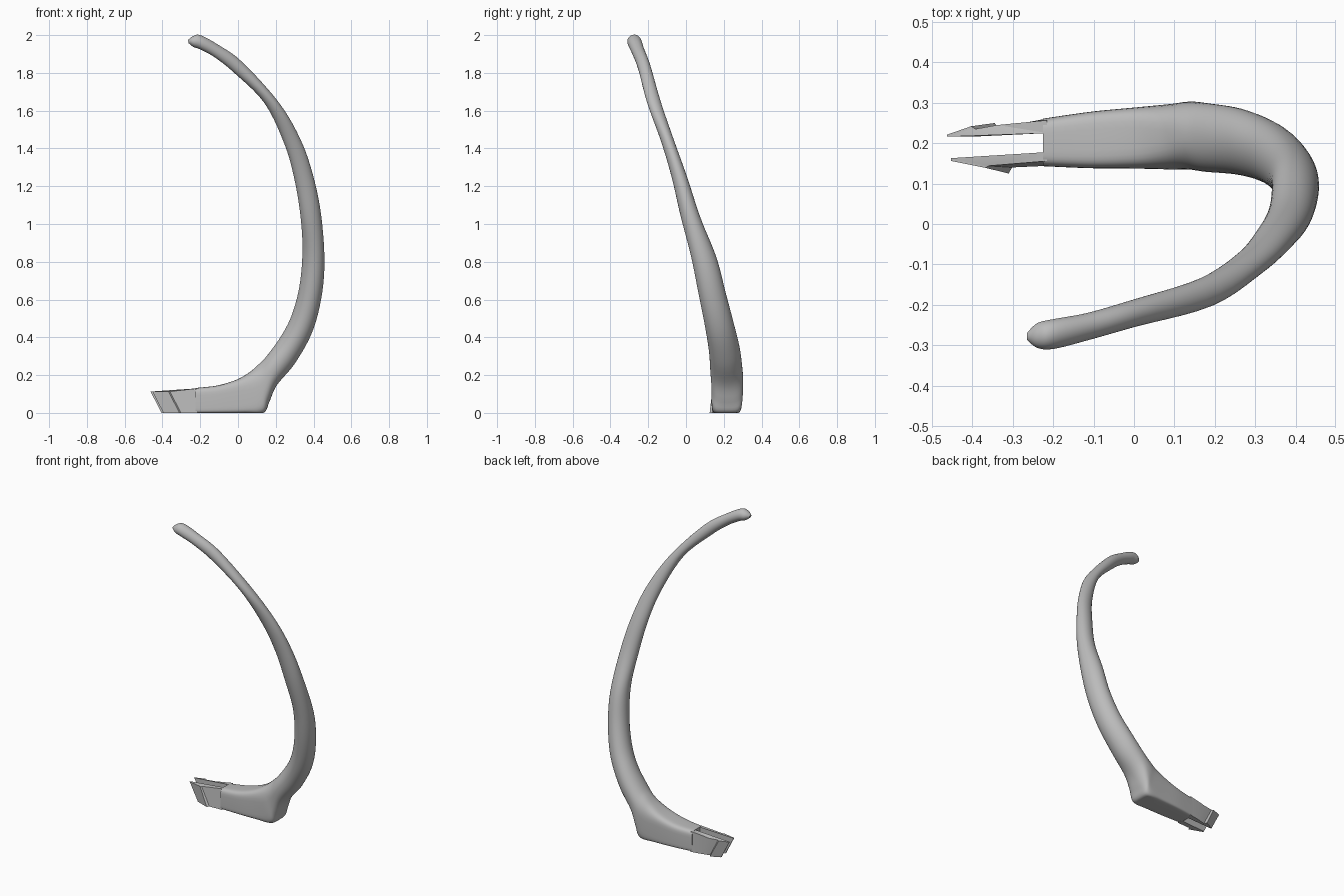
import bpy
import bmesh
from math import cos, sin, pi
from mathutils import Vector

default_cube = bpy.data.objects.get("Cube")
if default_cube:
    bpy.data.objects.remove(default_cube)

# Single grey plastic
grey = bpy.data.materials.new("grey plastic")
grey.use_nodes = True
colour = (0.5, 0.5, 0.5, 1)
grey.diffuse_color = colour
grey.node_tree.nodes["Principled BSDF"].inputs["Base Color"].default_value = colour

SIDES = 36
STEPS = 5


def finish(name, bm, angle):
    """Turn a bmesh into a shaded object with the grey material."""
    bmesh.ops.recalc_face_normals(bm, faces=bm.faces)
    mesh = bpy.data.meshes.new(name)
    bm.to_mesh(mesh)
    bm.free()
    mesh.materials.append(grey)
    obj = bpy.data.objects.new(name, mesh)
    bpy.context.collection.objects.link(obj)
    bpy.ops.object.select_all(action="DESELECT")
    obj.select_set(True)
    bpy.context.view_layer.objects.active = obj
    bpy.ops.object.shade_smooth_by_angle(angle=angle)
    return obj


def spline(rows, steps):
    """Catmull-Rom interpolation of equally long rows of values."""
    result = []
    for k in range(len(rows) - 1):
        a, b = rows[max(k - 1, 0)], rows[k]
        c, d = rows[k + 1], rows[min(k + 2, len(rows) - 1)]
        for s in range(steps):
            t = s / steps
            result.append([
                q + t * ((r - p) + t * ((2 * p - 5 * q + 4 * r - w)
                                        + t * (3 * (q - r) + w - p))) / 2
                for p, q, r, w in zip(a, b, c, d)])
    result.append(list(rows[-1]))
    return result


def power(value, squareness):
    return (1 if value >= 0 else -1) * abs(value) ** (2 / squareness)


def section_ring(bm, row):
    """Rounded section between an outer and an inner edge of the curve."""
    ox, oz, ix, iz, yc, half, square = row
    outer, inner = Vector((ox, yc, oz)), Vector((ix, yc, iz))
    middle, reach = (outer + inner) / 2, (inner - outer) / 2
    ring = []
    for i in range(SIDES):
        a = 2 * pi * (i + 0.5) / SIDES
        # the outer (bottom) half is squarer than the inner half
        n = square if sin(a) < 0 else 2 + (square - 2) * 0.4
        point = middle + reach * power(sin(a), n)
        point.y += half * power(cos(a), n)
        point.z = max(point.z, 0)
        ring.append(bm.verts.new(point))
    return ring


# Curved arm: outer x, outer z, inner x, inner z, centre y, half width, squareness
sections = [
    (-.225, 0, -.225, .132, .202, .059, 9),
    (-.10, 0, -.11, .145, .208, .070, 9),
    (.04, 0, -.01, .175, .213, .076, 8),
    (.135, 0, .06, .215, .216, .081, 5),
    (.165, .055, .11, .258, .219, .084, 3),
    (.205, .145, .155, .305, .214, .085, 2.3),
    (.30, .26, .23, .41, .203, .082, 2),
    (.39, .42, .285, .52, .176, .077, 2),
    (.44, .60, .325, .67, .138, .072, 2),
    (.458, .80, .341, .85, .094, .066, 2),
    (.44, 1.05, .332, 1.03, .023, .051, 2),
    (.397, 1.26, .30, 1.23, -.034, .041, 2),
    (.33, 1.45, .247, 1.42, -.096, .035, 2),
    (.215, 1.645, .14, 1.64, -.169, .037, 2),
    (.02, 1.86, -.02, 1.80, -.221, .034, 2),
    (-.11, 1.952, -.12, 1.88, -.254, .034, 2),
    (-.20, 2.0, -.195, 1.922, -.272, .037, 2),
    (-.24, 1.994, -.237, 1.938, -.276, .031, 2),
    (-.265, 1.974, -.262, 1.958, -.278, .010, 2),
]
bm = bmesh.new()
rings = [section_ring(bm, row) for row in spline(sections, STEPS)]
for lower, upper in zip(rings, rings[1:]):
    for i in range(SIDES):
        j = (i + 1) % SIDES
        bm.faces.new((lower[i], lower[j], upper[j], upper[i]))
bm.faces.new(rings[0])
bm.faces.new(rings[-1])
finish("curved_arm", bm, 0.7)


def prong(name, outline):
    """Slanted clip prong; x, y, sideways shift of the top edge."""
    bm = bmesh.new()
    bottom, top = [], []
    for x, y, shift in outline:
        root = x > -0.25
        bottom.append(bm.verts.new((x, y, 0)))
        top.append(bm.verts.new((x if root else x - 0.058, y + shift,
                                 0.13 if root else 0.113)))
    bm.faces.new(bottom)
    bm.faces.new(top)
    for i in range(len(bottom)):
        j = (i + 1) % len(bottom)
        bm.faces.new((bottom[i], bottom[j], top[j], top[i]))
    bmesh.ops.triangulate(bm, faces=[f for f in bm.faces if len(f.verts) > 4])
    finish(name, bm, 0.3)


# Pair of barbed clip prongs with an open slot between them
prong("front_prong", [
    (-.215, .178, 0), (-.395, .163, 0), (-.395, .156, 0),
    (-.31, .125, .014), (-.302, .140, .004), (-.215, .144, .012)])
prong("back_prong", [
    (-.215, .225, 0), (-.405, .216, 0), (-.405, .221, 0),
    (-.345, .250, -.008), (-.335, .235, 0), (-.28, .249, -.004),
    (-.215, .261, -.004)])
